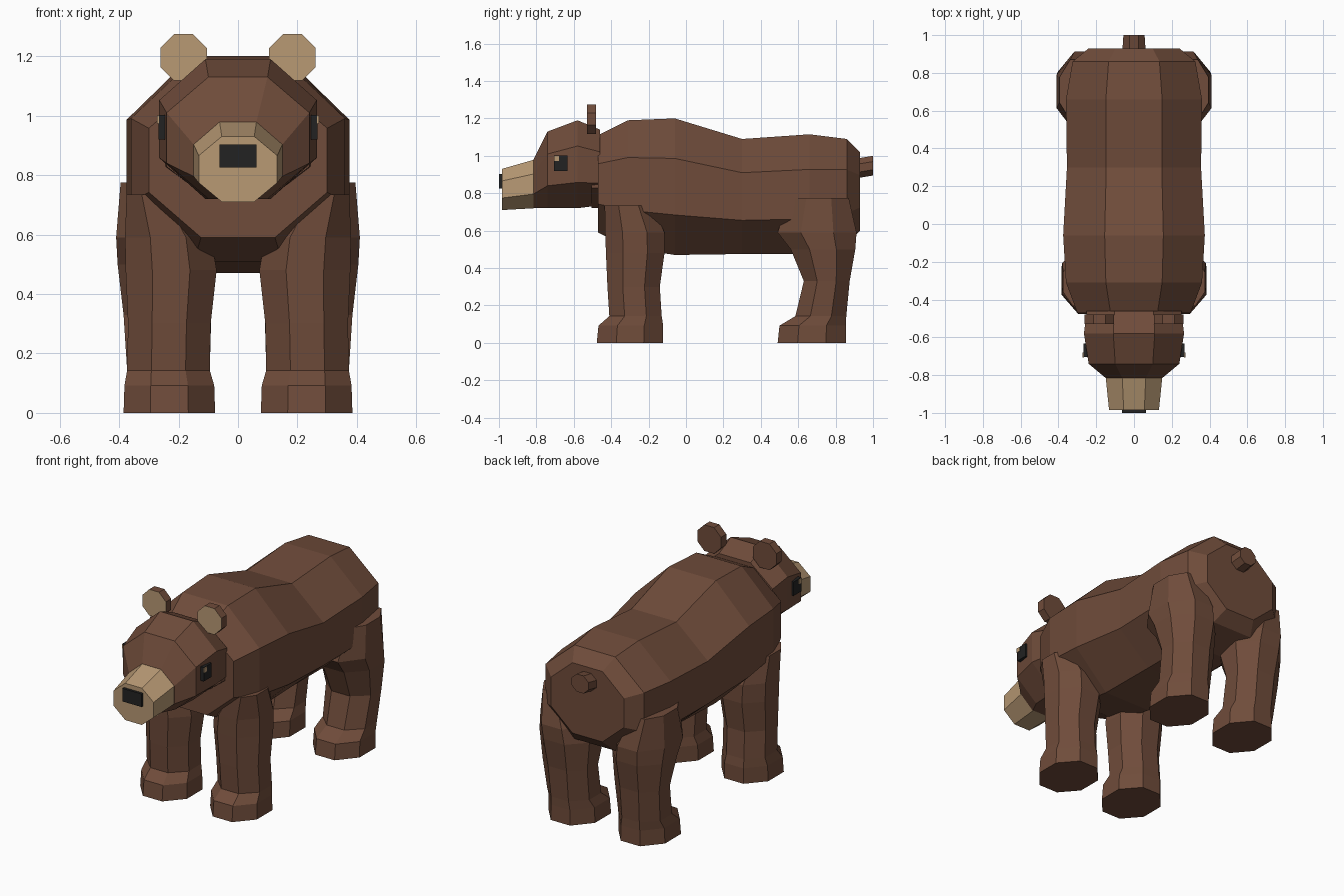
import bpy, bmesh
from mathutils import Vector

if "Cube" in bpy.data.objects:
    bpy.data.objects.remove(bpy.data.objects["Cube"])


def material(name, rgb):
    m = bpy.data.materials.new(name)
    m.diffuse_color = (*rgb, 1)
    m.use_nodes = True
    m.node_tree.nodes["Principled BSDF"].inputs["Base Color"].default_value = m.diffuse_color
    return m


BROWN = material("brown fur", (0.16, 0.072, 0.043))
TAN = material("tan fur", (0.48, 0.32, 0.175))
BLACK = material("black", (0.016, 0.016, 0.016))


def octagon(a0, a1, b0, b1):
    """Eight-sided ring filling a rectangle, flats on its sides."""
    k = 0.414
    ca, cb, ha, hb = (a0 + a1) / 2, (b0 + b1) / 2, (a1 - a0) / 2, (b1 - b0) / 2
    ring = [(1, -k), (1, k), (k, 1), (-k, 1), (-1, k), (-1, -k), (-k, -1), (k, -1)]
    return [(ca + ha * u, cb + hb * v) for u, v in ring]


def finish(name, bm, mats):
    bmesh.ops.recalc_face_normals(bm, faces=bm.faces)
    mesh = bpy.data.meshes.new(name)
    bm.to_mesh(mesh)
    bm.free()
    for m in mats:
        mesh.materials.append(m)
    ob = bpy.data.objects.new(name, mesh)
    bpy.context.collection.objects.link(ob)
    return ob


def loft(name, axis, stations, mats=(BROWN,)):
    """Bridge octagons; each station is (position, min a, max a, min b, max b)."""
    bm = bmesh.new()
    rings = []
    for t, *box in stations:
        pts = octagon(*box)
        rings.append([bm.verts.new((a, t, b) if axis == "y" else (a, b, t)) for a, b in pts])
    for r, s in zip(rings, rings[1:]):
        for i in range(8):
            j = (i + 1) % 8
            bm.faces.new((r[i], r[j], s[j], s[i]))
    bm.faces.new(rings[0])
    bm.faces.new(rings[-1])
    return finish(name, bm, mats)


def centred(stations):
    return [(y, -w, w, z0, z1) for y, w, z0, z1 in stations]


def box(name, lo, hi, mat):
    bm = bmesh.new()
    bmesh.ops.create_cube(bm, size=1)
    lo, hi = Vector(lo), Vector(hi)
    for v in bm.verts:
        v.co = Vector([(lo[i] + hi[i]) / 2 + v.co[i] * (hi[i] - lo[i]) for i in range(3)])
    return finish(name, bm, (mat,))


def mirror(ob):
    mod = ob.modifiers.new("mirror", "MIRROR")
    mod.use_clip = False
    mod.use_mirror_merge = False


# Trunk: y, half width, bottom, top
loft("body", "y", centred([
    (-0.47, 0.30, 0.59, 1.11), (-0.31, 0.36, 0.51, 1.19), (-0.06, 0.375, 0.47, 1.20),
    (0.30, 0.355, 0.475, 1.09), (0.66, 0.36, 0.475, 1.115), (0.86, 0.325, 0.53, 1.09),
    (0.93, 0.24, 0.60, 1.02)]))
loft("neck", "y", centred([(-0.505, 0.24, 0.72, 1.09), (-0.40, 0.25, 0.72, 1.09)]))

# Head and muzzle
loft("head", "y", centred([
    (-0.46, 0.25, 0.735, 1.14), (-0.58, 0.265, 0.72, 1.19),
    (-0.74, 0.24, 0.72, 1.13), (-0.815, 0.15, 0.72, 0.98)]))
loft("muzzle", "y", centred([(-0.81, 0.15, 0.72, 0.98), (-0.985, 0.132, 0.71, 0.93)]), (TAN,))
box("nose", (-0.063, -1.0, 0.825), (0.063, -0.97, 0.903), BLACK)

# Eyes with small highlights
mirror(box("eye", (0.235, -0.705, 0.92), (0.268, -0.633, 1.003), BLACK))
mirror(box("eye_highlight", (0.266, -0.707, 0.973), (0.272, -0.68, 1.0), TAN))

# Ears: tan on the forward face only
ear = loft("ear", "y", [(-0.53, 0.105, 0.261, 1.118, 1.274),
                        (-0.48, 0.105, 0.261, 1.118, 1.274)], (BROWN, TAN))
for f in ear.data.polygons:
    f.material_index = 1 if f.normal.y < -0.9 else 0
mirror(ear)

# Tail
loft("tail", "y", centred([(0.91, 0.062, 0.88, 0.985), (1.0, 0.056, 0.895, 1.0)]))

# Legs: height, inner x, outer x, front y, back y
mirror(loft("front_leg", "z", [
    (0.0, 0.077, 0.385, -0.477, -0.122), (0.092, 0.08, 0.382, -0.468, -0.122),
    (0.143, 0.095, 0.373, -0.41, -0.13), (0.30, 0.092, 0.37, -0.42, -0.14),
    (0.48, 0.072, 0.378, -0.428, -0.115), (0.59, 0.09, 0.38, -0.432, -0.115),
    (0.735, 0.20, 0.375, -0.435, -0.18)]))
mirror(loft("rear_leg", "z", [
    (0.0, 0.077, 0.385, 0.49, 0.855), (0.092, 0.08, 0.382, 0.50, 0.855),
    (0.143, 0.095, 0.373, 0.585, 0.857), (0.33, 0.09, 0.385, 0.63, 0.875),
    (0.50, 0.075, 0.405, 0.56, 0.905), (0.59, 0.09, 0.41, 0.49, 0.912),
    (0.775, 0.20, 0.395, 0.55, 0.87)]))
